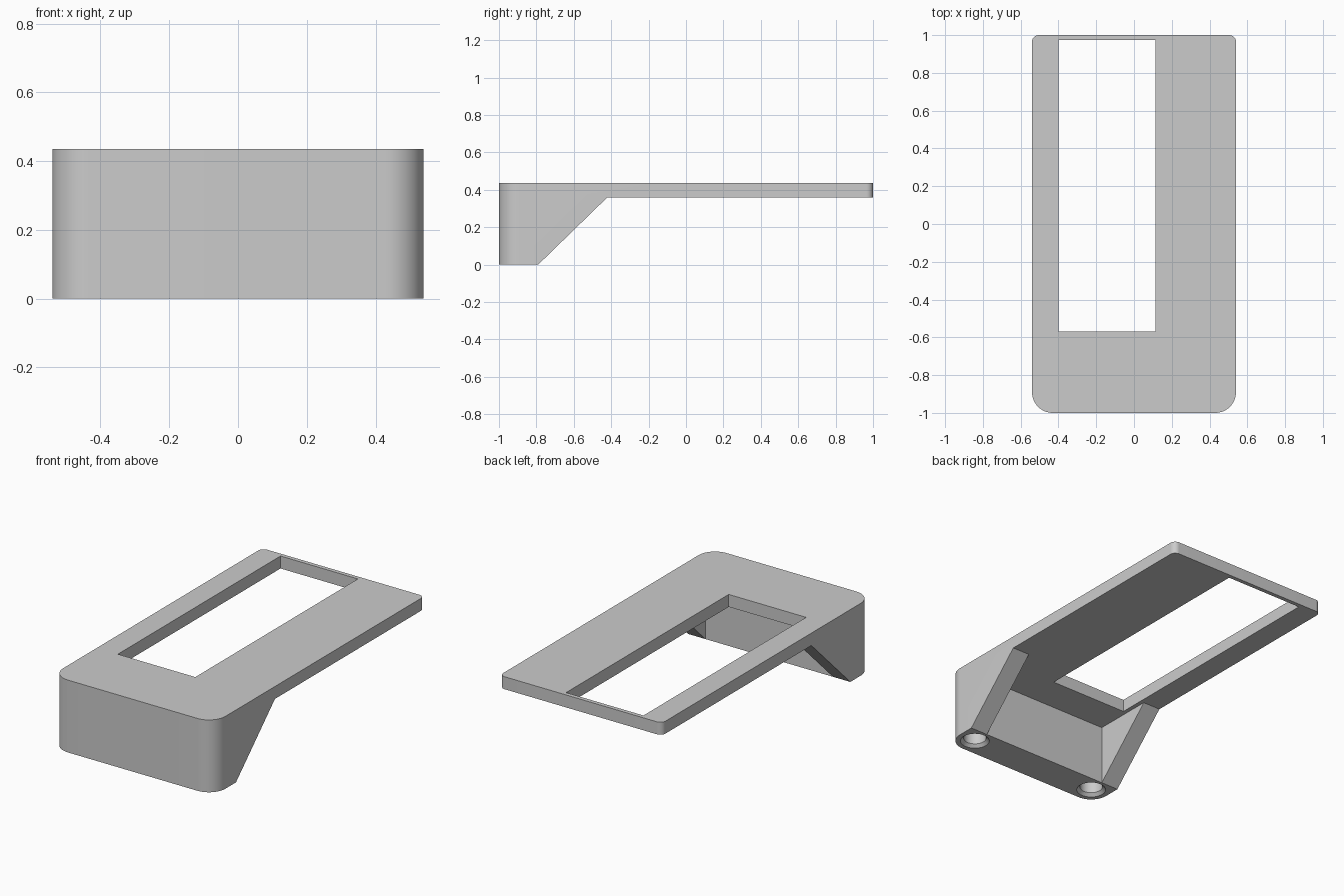
import bpy, bmesh, math
from mathutils import Vector

cube = bpy.data.objects.get("Cube")
if cube:
    bpy.data.objects.remove(cube, do_unlink=True)

HALF_W, TOP, UNDER = 0.54, 0.435, 0.36
FRONT_R, BACK_R = 0.11, 0.035
WALL_Y, GUSSET_Y, GUSSET_IN = -0.79, -0.42, 0.425

grey = bpy.data.materials.new("plain grey")
grey.use_nodes = True
colour = (0.6, 0.6, 0.6, 1)
grey.diffuse_color = colour
grey.node_tree.nodes["Principled BSDF"].inputs["Base Color"].default_value = colour


def loft(name, rings):
    """Closed solid through rings with equal point counts."""
    bm = bmesh.new()
    loops = [[bm.verts.new(p) for p in ring] for ring in rings]
    n = len(loops[0])
    for a, b in zip(loops, loops[1:]):
        for i in range(n):
            j = (i + 1) % n
            bm.faces.new((a[i], a[j], b[j], b[i]))
    bm.faces.new(loops[0][::-1])
    bm.faces.new(loops[-1])
    bmesh.ops.recalc_face_normals(bm, faces=bm.faces)
    mesh = bpy.data.meshes.new(name)
    bm.to_mesh(mesh)
    bm.free()
    mesh.materials.append(grey)
    obj = bpy.data.objects.new(name, mesh)
    bpy.context.collection.objects.link(obj)
    return obj


def box(name, lo, hi):
    outline = [(lo[0], lo[1]), (hi[0], lo[1]), (hi[0], hi[1]), (lo[0], hi[1])]
    return loft(name, [[(x, y, z) for x, y in outline] for z in (lo[2], hi[2])])


def circle(centre, r, z, n=40):
    return [(centre[0] + r * math.cos(math.tau * i / n),
             centre[1] + r * math.sin(math.tau * i / n), z) for i in range(n)]


# Rounded footprint: large radius in front, small radius at the back
outline = []
corners = [(1, 1, BACK_R), (-1, 1, BACK_R), (-1, -1, FRONT_R), (1, -1, FRONT_R)]
for k, (sx, sy, r) in enumerate(corners):
    for i in range(17):
        a = math.pi / 2 * (k + i / 16)
        outline.append((sx * (HALF_W - r) + r * math.cos(a),
                        sy * (1 - r) + r * math.sin(a)))
body = loft("bracket_body", [[(x, y, z) for x, y in outline] for z in (0, TOP)])

# Space below the plate, leaving sloped sides
slope = (GUSSET_Y - WALL_Y) / UNDER
profile = [(WALL_Y - 0.1 * slope, -0.1), (1.2, -0.1), (1.2, UNDER), (GUSSET_Y, UNDER)]
cutters = [loft("slope_cutter", [[(x, y, z) for y, z in profile] for x in (-1, 1)])]

# Recess between the two side gussets, and the off-centre window
cutters.append(box("recess_cutter", (-GUSSET_IN, WALL_Y, -0.1), (GUSSET_IN, GUSSET_Y + 0.05, UNDER)))
cutters.append(box("window_cutter", (-0.4, -0.57, 0.2), (0.115, 0.975, 0.6)))

# Chamfered blind screw holes, concentric with the front corners
for side in (-1, 1):
    centre = (side * (HALF_W - FRONT_R), FRONT_R - 1)
    steps = [(0.082, -0.05), (0.082, 0), (0.064, 0.018), (0.064, 0.25)]
    cutters.append(loft("hole_cutter", [circle(centre, r, z) for r, z in steps]))

bpy.ops.object.select_all(action='DESELECT')
bpy.context.view_layer.objects.active = body
body.select_set(True)
for cutter in cutters:
    cutter.hide_render = True
    mod = body.modifiers.new(cutter.name, 'BOOLEAN')
    mod.operation = 'DIFFERENCE'
    mod.solver = 'EXACT'
    mod.object = cutter
    bpy.ops.object.modifier_apply(modifier=mod.name)
    bpy.data.objects.remove(cutter, do_unlink=True)

bpy.ops.object.shade_smooth_by_angle(angle=math.radians(30))
